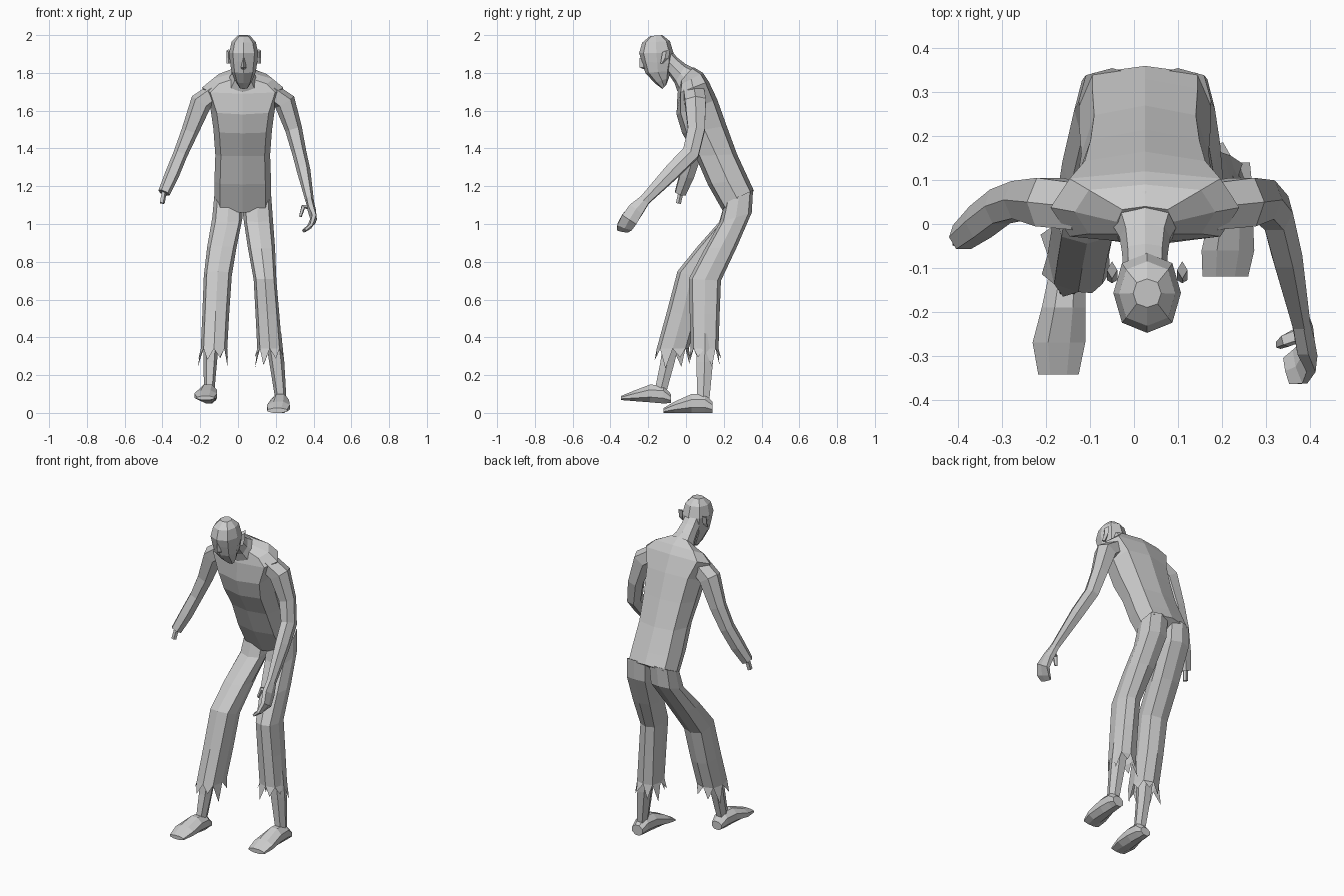
import bpy, bmesh, math, random
from mathutils import Vector as V

random.seed(4)


def loft(name, rings, n=8, power=0.8, off=0.0, teeth=False):
    """Skin a list of (centre, u, v) rings; optional ragged lower edge."""
    bm = bmesh.new()
    rows = []
    for c, u, v in rings:
        row = []
        for i in range(n):
            a = 2 * math.pi * (i + off) / n
            k = [math.copysign(abs(t) ** power if abs(t) > 1e-6 else 0, t)
                 for t in (math.cos(a), math.sin(a))]
            row.append(bm.verts.new(c + u * k[0] + v * k[1]))
        rows.append(row)
    for p, q in zip(rows, rows[1:]):
        for i in range(n):
            j = (i + 1) % n
            bm.faces.new((p[i], p[j], q[j], q[i]))
    bm.faces.new(rows[0])
    last = rows[-1]
    if not teeth:
        bm.faces.new(last)
    else:
        c = rings[-1][0]
        for i in range(n):
            a, b = last[i], last[(i + 1) % n]
            tip = c + ((a.co + b.co) / 2 - c) * random.uniform(1.1, 1.4)
            tip.z -= random.uniform(0.04, 0.11)
            bm.faces.new((a, b, bm.verts.new(tip)))
    bmesh.ops.recalc_face_normals(bm, faces=bm.faces)
    me = bpy.data.meshes.new(name)
    bm.to_mesh(me)
    bm.free()
    ob = bpy.data.objects.new(name, me)
    bpy.context.collection.objects.link(ob)
    return ob


def sec(x, hw, yf, zf, yb, zb):
    """Ring from its front and back points in the side view and a half width."""
    f, b = V((x, yf, zf)), V((x, yb, zb))
    return (f + b) / 2, V((hw, 0, 0)), (b - f) / 2


def tube(name, pts, n=6, **kw):
    """Limb through (x, y, z, sideways radius, depth radius) points."""
    cs = [V(p[:3]) for p in pts]
    rings = []
    for i, p in enumerate(pts):
        d = (cs[min(i + 1, len(cs) - 1)] - cs[max(i - 1, 0)]).normalized()
        v = V((0, 1, 0))
        v = (v - d * v.dot(d)).normalized()
        rings.append((cs[i], d.cross(v) * p[3], v * p[4]))
    return loft(name, rings, n, **kw)


M = 0.025  # body centre line

# Hunched torso
loft("torso", [sec(M, *r) for r in (
    (0.150, 0.20, 1.06, 0.360, 1.175),
    (0.150, 0.115, 1.21, 0.330, 1.24),
    (0.145, 0.05, 1.36, 0.270, 1.37),
    (0.155, -0.02, 1.48, 0.215, 1.52),
    (0.172, -0.05, 1.58, 0.165, 1.66),
    (0.215, -0.045, 1.69, 0.120, 1.755),
    (0.160, -0.035, 1.735, 0.090, 1.80),
    (0.065, -0.03, 1.76, 0.040, 1.83))], power=0.65)

# Neck and head
loft("neck", [sec(M, *r) for r in (
    (0.085, -0.045, 1.70, 0.075, 1.81),
    (0.058, -0.06, 1.745, 0.00, 1.845),
    (0.052, -0.09, 1.79, -0.045, 1.88),
    (0.050, -0.14, 1.83, -0.08, 1.92))])
loft("head", [sec(M + 0.005, *r) for r in (
    (0.032, -0.19, 1.995, -0.125, 2.0),
    (0.064, -0.232, 1.96, -0.085, 1.968),
    (0.077, -0.248, 1.905, -0.066, 1.905),
    (0.072, -0.235, 1.86, -0.07, 1.85),
    (0.064, -0.215, 1.80, -0.082, 1.81),
    (0.046, -0.165, 1.745, -0.09, 1.775),
    (0.025, -0.125, 1.715, -0.105, 1.735))], power=0.85)
loft("nose", [sec(M + 0.005, 0.006, -0.245, 1.88, -0.22, 1.88),
              sec(M + 0.005, 0.014, -0.246, 1.83, -0.20, 1.825),
              sec(M + 0.005, 0.010, -0.225, 1.82, -0.20, 1.815)], 4)
for s, side in ((-1, "left"), (1, "right")):
    loft(side + "_ear", [sec(M + 0.005 + s * 0.08, 0.012, *r) for r in (
        (-0.125, 1.91, -0.085, 1.925),
        (-0.13, 1.88, -0.09, 1.88),
        (-0.135, 1.85, -0.12, 1.85))], 4)

# Severed arm with bone stub
tube("severed_arm", [
    (-0.12, 0.04, 1.70, 0.050, 0.060),
    (-0.195, 0.05, 1.645, 0.058, 0.062),
    (-0.255, 0.055, 1.49, 0.045, 0.048),
    (-0.305, 0.04, 1.37, 0.038, 0.044),
    (-0.35, 0.005, 1.26, 0.038, 0.042),
    (-0.392, -0.03, 1.165, 0.032, 0.032)])
tube("bone_stub", [(-0.39, -0.025, 1.18, 0.014, 0.014),
                   (-0.402, -0.04, 1.11, 0.014, 0.014)], 5)

# Whole arm, hand and thumb
tube("whole_arm", [
    (0.17, 0.04, 1.70, 0.050, 0.060),
    (0.248, 0.05, 1.645, 0.058, 0.062),
    (0.295, 0.055, 1.50, 0.045, 0.050),
    (0.325, 0.025, 1.375, 0.038, 0.050),
    (0.348, -0.07, 1.28, 0.036, 0.046),
    (0.38, -0.225, 1.12, 0.022, 0.030)])
tube("hand", [
    (0.378, -0.215, 1.13, 0.021, 0.030),
    (0.390, -0.265, 1.075, 0.022, 0.046),
    (0.400, -0.300, 1.025, 0.018, 0.050),
    (0.378, -0.325, 0.985, 0.013, 0.047),
    (0.350, -0.335, 0.965, 0.010, 0.035)])
tube("thumb", [(0.38, -0.25, 1.09, 0.012, 0.018),
               (0.345, -0.265, 1.09, 0.012, 0.016),
               (0.33, -0.275, 1.04, 0.008, 0.010)], 5)

# Ragged trouser legs
loft("left_trouser_leg", [sec(*r) for r in (
    (-0.050, 0.076, 0.205, 1.11, 0.355, 1.18),
    (-0.056, 0.080, 0.175, 1.01, 0.345, 1.06),
    (-0.085, 0.078, 0.06, 0.88, 0.225, 0.88),
    (-0.107, 0.074, -0.045, 0.75, 0.105, 0.70),
    (-0.118, 0.071, -0.10, 0.54, 0.06, 0.50),
    (-0.127, 0.070, -0.155, 0.34, 0.015, 0.34))], power=0.7, teeth=True)
loft("right_trouser_leg", [sec(*r) for r in (
    (0.100, 0.076, 0.205, 1.11, 0.355, 1.18),
    (0.106, 0.078, 0.180, 1.01, 0.348, 1.06),
    (0.124, 0.072, 0.10, 0.87, 0.270, 0.88),
    (0.143, 0.060, 0.015, 0.71, 0.185, 0.70),
    (0.156, 0.063, 0.02, 0.52, 0.178, 0.52),
    (0.168, 0.066, 0.025, 0.34, 0.172, 0.34))], power=0.7, teeth=True)

# Shins
loft("left_shin", [sec(-0.14, 0.042, -0.12, 0.42, -0.02, 0.42),
                   sec(-0.147, 0.036, -0.14, 0.27, -0.055, 0.27),
                   sec(-0.152, 0.028, -0.165, 0.14, -0.10, 0.11)], 6)
loft("right_shin", [sec(0.185, 0.044, 0.05, 0.42, 0.15, 0.42),
                    sec(0.205, 0.040, 0.05, 0.27, 0.148, 0.27),
                    sec(0.226, 0.030, 0.055, 0.09, 0.128, 0.07)], 6)

# Feet, lofted heel to toe with flat soles
for name, data in (
        ("right_foot", ((0.230, 0.034, 0.14, 0.0, 0.06), (0.226, 0.042, 0.10, 0.0, 0.10),
                        (0.222, 0.048, 0.03, 0.0, 0.10), (0.214, 0.060, -0.06, 0.0, 0.06),
                        (0.208, 0.052, -0.12, 0.0, 0.025))),
        ("left_foot", ((-0.150, 0.032, -0.08, 0.052, 0.10), (-0.153, 0.042, -0.12, 0.05, 0.145),
                       (-0.160, 0.050, -0.19, 0.056, 0.15), (-0.171, 0.060, -0.27, 0.062, 0.12),
                       (-0.172, 0.046, -0.343, 0.068, 0.09)))):
    loft(name, [(V((x, y, (a + b) / 2)), V((w, 0, 0)) / 0.924, V((0, 0, (b - a) / 2)) / 0.924)
                for x, w, y, a, b in data], 8, power=1.0, off=0.5)
